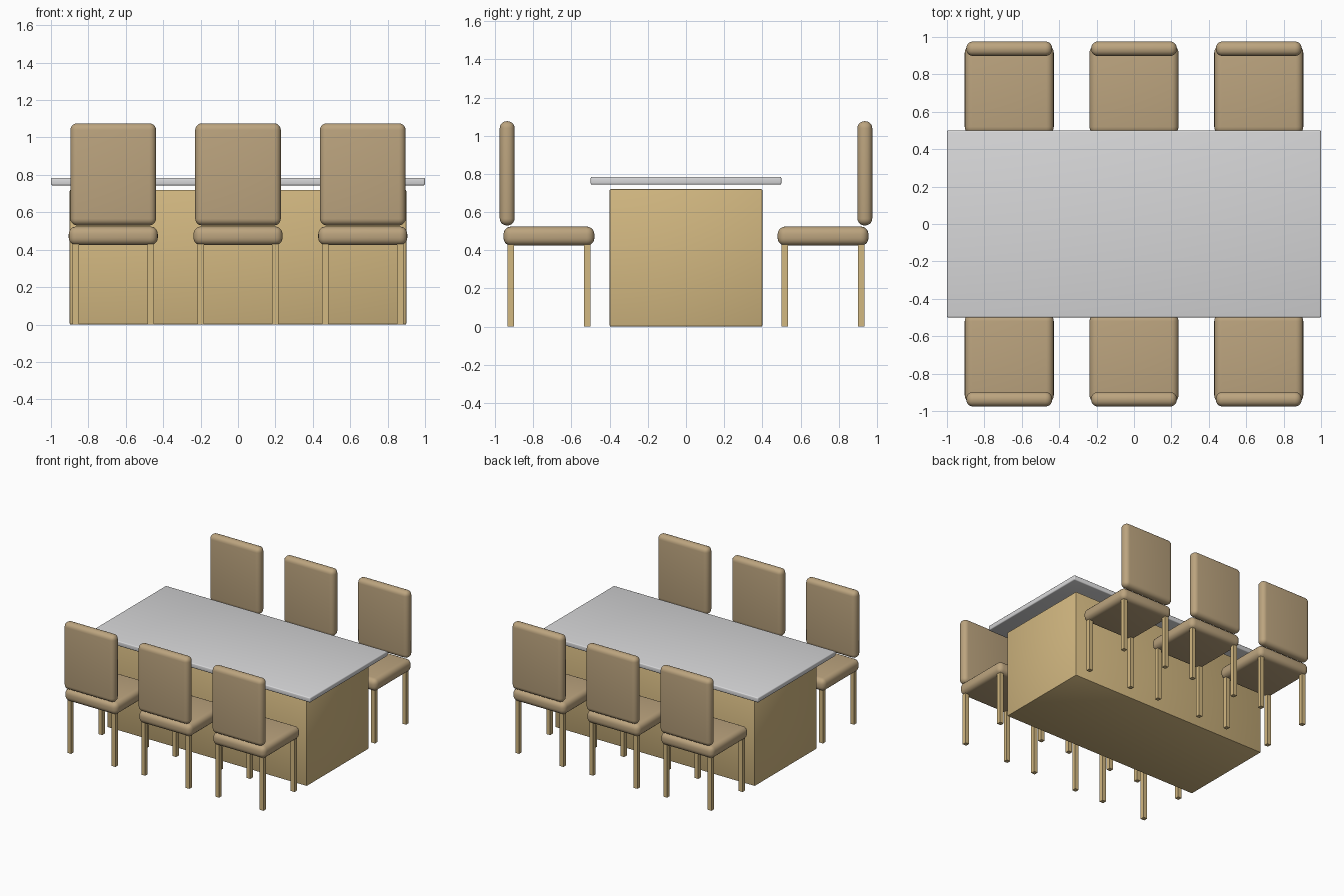
import bpy

if "Cube" in bpy.data.objects:
    bpy.data.objects.remove(bpy.data.objects["Cube"])


def material(name, rgb):
    m = bpy.data.materials.new(name)
    m.diffuse_color = (*rgb, 1.0)
    m.use_nodes = True
    m.node_tree.nodes["Principled BSDF"].inputs["Base Color"].default_value = m.diffuse_color
    return m


WOOD = material("light_wood", (0.65, 0.48, 0.22))
FABRIC = material("tan_upholstery", (0.50, 0.37, 0.21))
STONE = material("pale_grey_top", (0.68, 0.68, 0.69))


def box(name, centre, size, mat, bevel=0.0, segments=3):
    """Box with optional rounded edges."""
    bpy.ops.mesh.primitive_cube_add(size=1, location=centre)
    ob = bpy.context.object
    ob.name = name
    ob.scale = size
    bpy.ops.object.transform_apply(location=False, rotation=False, scale=True)
    ob.data.materials.append(mat)
    if bevel:
        mod = ob.modifiers.new("rounded_edges", 'BEVEL')
        mod.width = bevel
        mod.segments = segments
        bpy.ops.object.modifier_apply(modifier=mod.name)
        bpy.ops.object.shade_smooth_by_angle()
    return ob


def chair(x, side):
    """Upholstered chair; side is -1 for the front row, +1 for the back row."""
    y = 0.718 * side
    box("seat", (x, y, 0.474), (0.476, 0.476, 0.10), FABRIC, 0.04, 5)
    box("backrest", (x, 0.937 * side, 0.803), (0.458, 0.078, 0.546), FABRIC, 0.036, 5)
    for dx in (-0.2, 0.2):
        for dy in (-0.2, 0.2):
            box("leg", (x + dx, y + dy, 0.215), (0.034, 0.034, 0.43), WOOD)


# Table: solid base with a floating slab just above it
box("table_base", (0, 0, 0.36), (1.8, 0.8, 0.72), WOOD, 0.006, 2)
box("table_top", (0, 0, 0.764), (2.0, 1.0, 0.04), STONE, 0.008, 3)

# Three chairs along each long side
for side in (-1, 1):
    for x in (-0.667, 0, 0.667):
        chair(x, side)
